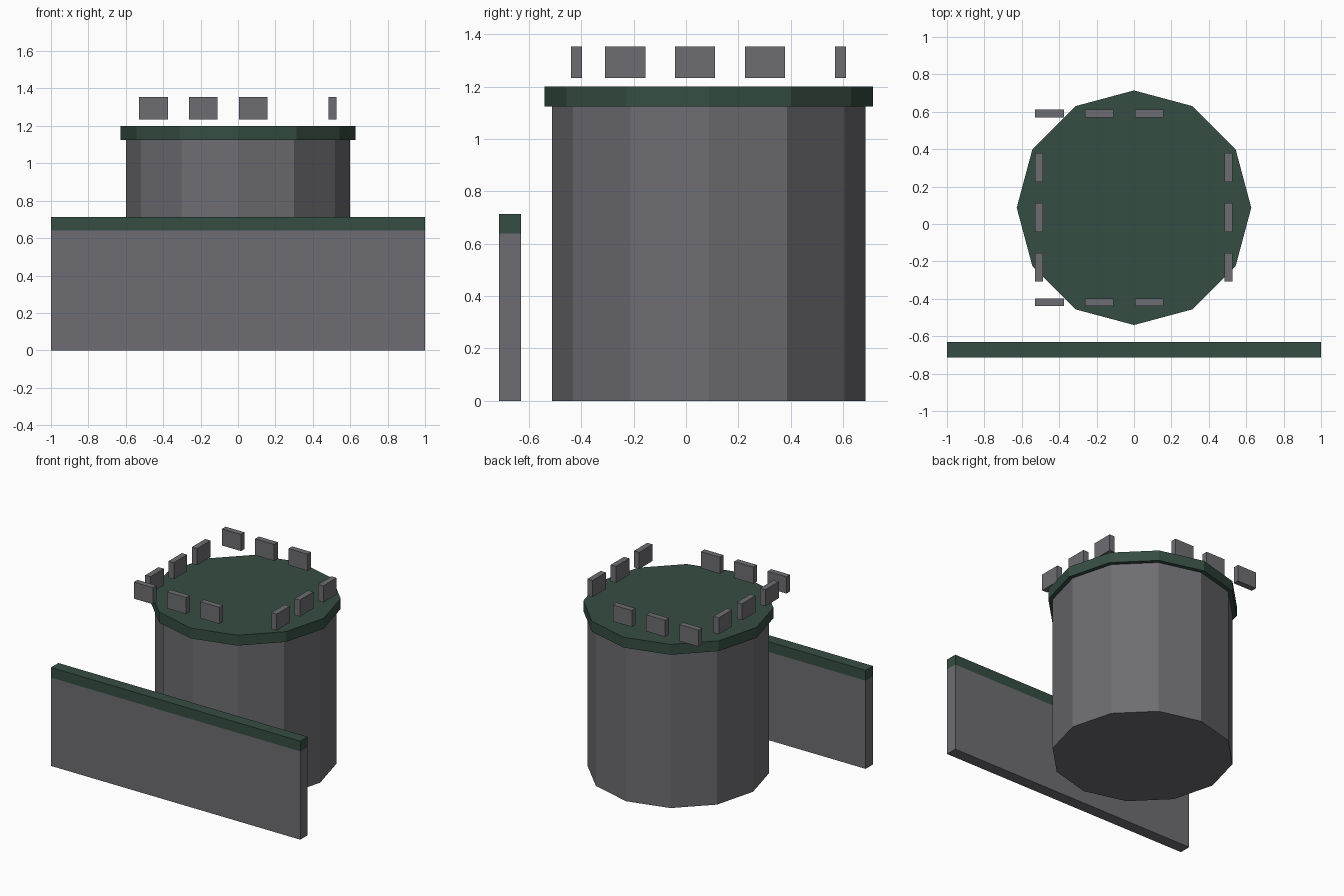
import bpy, math

if "Cube" in bpy.data.objects:
    bpy.data.objects.remove(bpy.data.objects["Cube"])


def material(name, rgb):
    m = bpy.data.materials.new(name)
    m.diffuse_color = (*rgb, 1)
    m.use_nodes = True
    m.node_tree.nodes["Principled BSDF"].inputs["Base Color"].default_value = m.diffuse_color
    return m


stone = material("grey stone", (0.155, 0.155, 0.17))
green = material("dark green", (0.036, 0.075, 0.055))


def finish(name, mat):
    ob = bpy.context.object
    ob.name = name
    ob.data.materials.append(mat)
    return ob


def box(name, mat, x0, x1, y0, y1, z0, z1):
    bpy.ops.mesh.primitive_cube_add(size=1, location=((x0 + x1) / 2, (y0 + y1) / 2, (z0 + z1) / 2))
    ob = finish(name, mat)
    ob.scale = (x1 - x0, y1 - y0, z1 - z0)
    return ob


def drum(name, mat, radius, z0, z1):
    # twelve-sided, corners on the x and y axes
    bpy.ops.mesh.primitive_cylinder_add(vertices=12, radius=radius, depth=z1 - z0,
                                        location=(0, CY, (z0 + z1) / 2))
    return finish(name, mat)


CY = 0.087          # tower centre in y

# Front wall with its green coping
box("wall", stone, -1, 1, -0.714, -0.63, 0, 0.64)
box("wall_coping", green, -1, 1, -0.714, -0.63, 0.64, 0.714)

# Round tower with its overhanging deck
drum("tower_body", stone, 0.598, 0, 1.125)
drum("tower_deck", green, 0.627, 1.125, 1.2)

# Floating battlements: three blocks on each side of a square
L, T = 0.0765, 0.021    # half length, half thickness
Z0, Z1 = 1.234, 1.354
for i in range(3):
    x = -0.452 + 0.267 * i
    for side, y in (("front", -0.418), ("back", 0.591)):
        box(f"battlement_{side}_{i + 1}", stone, x - L, x + L, y - T, y + T, Z0, Z1)
    y = -0.232 + 0.267 * i
    for side, x in (("left", -0.507), ("right", 0.505)):
        box(f"battlement_{side}_{i + 1}", stone, x - T, x + T, y - L, y + L, Z0, Z1)
